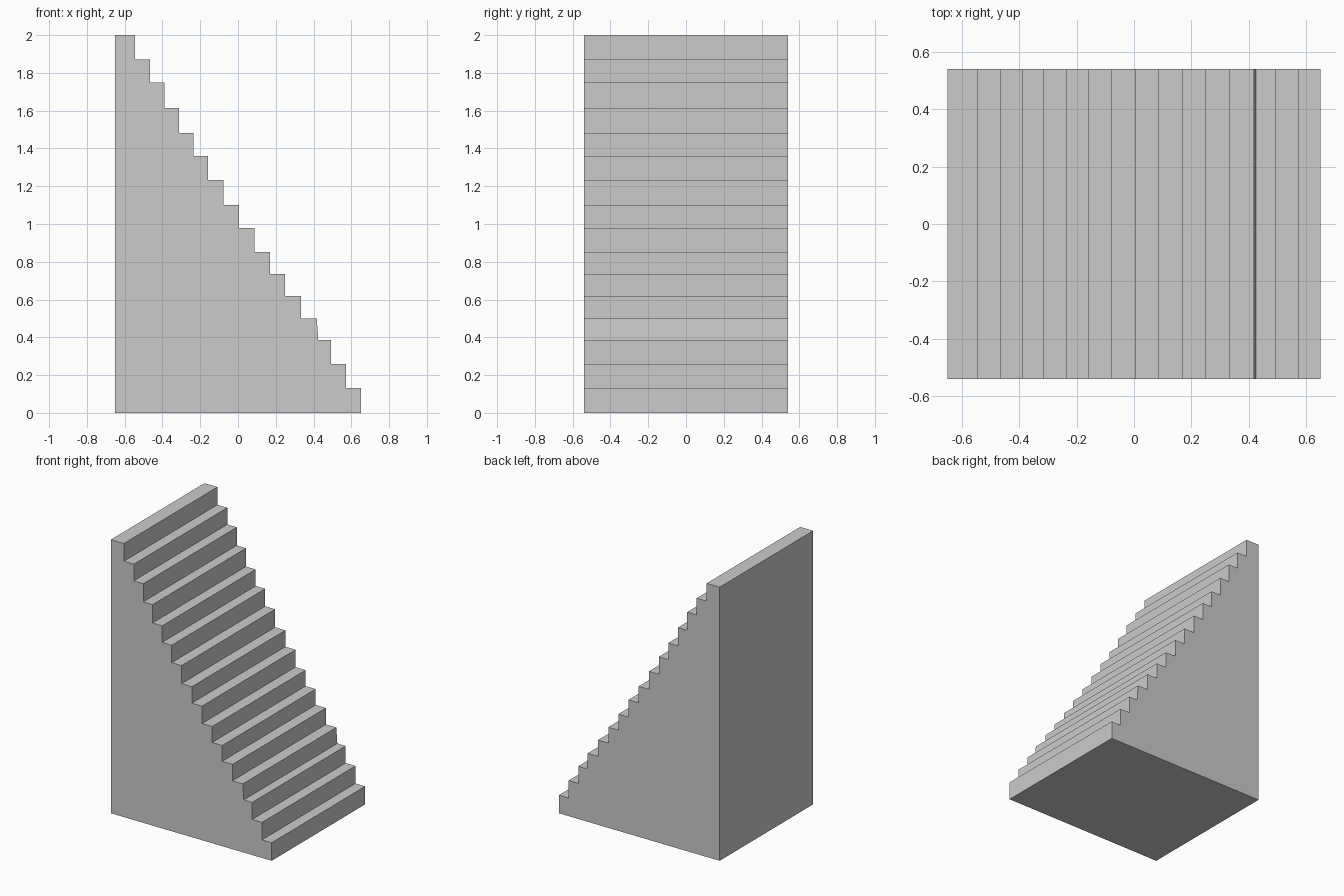
import bpy, bmesh

if "Cube" in bpy.data.objects:
    bpy.data.objects.remove(bpy.data.objects["Cube"])

HALF_WIDTH = 0.54
BACK_X = -0.65

# Each step, top to bottom: (nosing x, tread height z)
steps = [(-0.545, 2.0), (-0.465, 1.87), (-0.388, 1.748), (-0.313, 1.615),
         (-0.235, 1.481), (-0.158, 1.36), (-0.078, 1.232), (0.005, 1.10),
         (0.087, 0.98), (0.169, 0.853), (0.25, 0.736), (0.333, 0.62),
         (0.417, 0.50), (0.493, 0.385), (0.572, 0.26), (0.65, 0.132)]
SLANTED = 12   # this riser leans out slightly at its foot

# Stepped side profile in the xz plane
profile = [(BACK_X, 0.0), (BACK_X, steps[0][1])]
for i, (x, z) in enumerate(steps):
    foot_z = steps[i + 1][1] if i + 1 < len(steps) else 0.0
    lean = 0.008 if i == SLANTED else 0.0
    profile += [(x, z), (x + lean, foot_z)]

# Solid staircase: extrude the profile across its width
bm = bmesh.new()
side = bm.faces.new([bm.verts.new((x, -HALF_WIDTH, z)) for x, z in profile])
result = bmesh.ops.extrude_face_region(bm, geom=[side], use_keep_orig=True)
moved = [g for g in result["geom"] if isinstance(g, bmesh.types.BMVert)]
bmesh.ops.translate(bm, verts=moved, vec=(0, 2 * HALF_WIDTH, 0))
bmesh.ops.recalc_face_normals(bm, faces=bm.faces)

mesh = bpy.data.meshes.new("staircase")
bm.to_mesh(mesh)
bm.free()
staircase = bpy.data.objects.new("staircase", mesh)
bpy.context.collection.objects.link(staircase)
